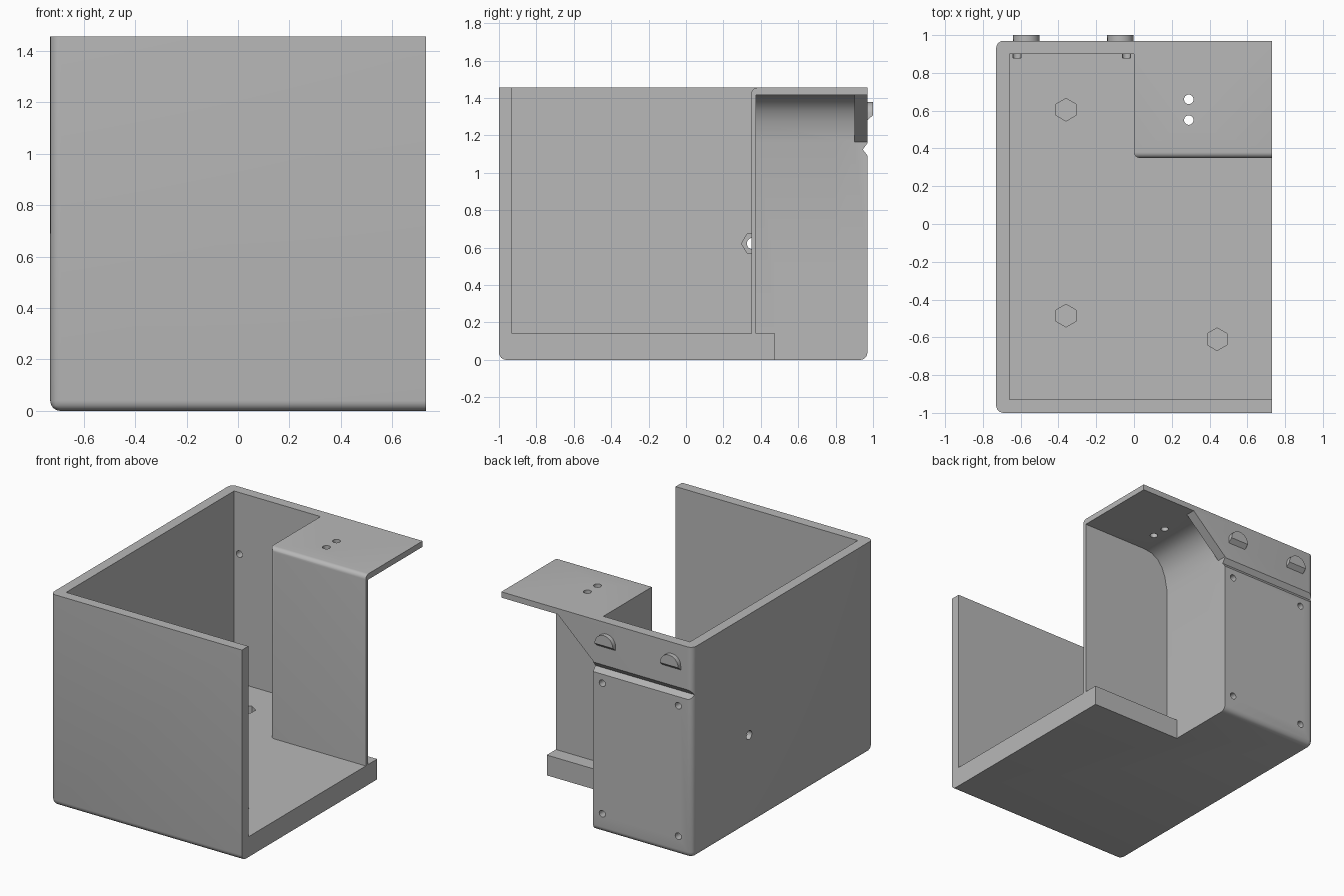
import bpy, bmesh, math
from mathutils import Vector

cube = bpy.data.objects.get("Cube")
if cube:
    bpy.data.objects.remove(cube, do_unlink=True)

grey = bpy.data.materials.new("plain grey")
grey.use_nodes = True
grey.diffuse_color = (0.48, 0.48, 0.48, 1)
grey.node_tree.nodes["Principled BSDF"].inputs["Base Color"].default_value = (0.48, 0.48, 0.48, 1)


def add_object(name, bm):
    bmesh.ops.recalc_face_normals(bm, faces=bm.faces)
    mesh = bpy.data.meshes.new(name)
    bm.to_mesh(mesh)
    bm.free()
    mesh.materials.append(grey)
    ob = bpy.data.objects.new(name, mesh)
    bpy.context.scene.collection.objects.link(ob)
    return ob


def prism(axis, points, lo, hi):
    """Extrude a 2D outline along an axis from lo to hi."""
    place = {"X": lambda a, b, t: (t, a, b),
             "Y": lambda a, b, t: (a, t, b),
             "Z": lambda a, b, t: (a, b, t)}[axis]
    bm = bmesh.new()
    ends = [[bm.verts.new(place(a, b, t)) for a, b in points] for t in (lo, hi)]
    bm.faces.new(ends[0])
    bm.faces.new(ends[1])
    n = len(points)
    for i in range(n):
        j = (i + 1) % n
        bm.faces.new((ends[0][i], ends[0][j], ends[1][j], ends[1][i]))
    return bm


def arc(cx, cy, r, start, end, steps):
    angles = [math.radians(start + (end - start) * i / steps) for i in range(steps + 1)]
    return [(cx + r * math.cos(a), cy + r * math.sin(a)) for a in angles]


def circle(cx, cy, r, sides=24, turn=0):
    return arc(cx, cy, r, turn, turn + 360, sides)[:-1]


def cut(target, axis, points, lo, hi):
    cutter = add_object("cutter", prism(axis, points, lo, hi))
    cutter.hide_render = True
    mod = target.modifiers.new("cut", "BOOLEAN")
    mod.operation = "DIFFERENCE"
    mod.solver = "EXACT"
    mod.object = cutter
    bpy.context.view_layer.update()
    bpy.context.view_layer.objects.active = target
    bpy.ops.object.modifier_apply(modifier=mod.name)
    bpy.data.objects.remove(cutter, do_unlink=True)


def smooth(ob):
    bpy.ops.object.select_all(action="DESELECT")
    ob.select_set(True)
    bpy.context.view_layer.objects.active = ob
    bpy.ops.object.shade_smooth_by_angle(angle=math.radians(30))


# Outer block, rounded everywhere except the top rim and the open side
W, BACK, TOP, FLOOR = 0.73, 0.97, 1.455, 0.14
bm = prism("Z", [(-W, -1), (W, -1), (W, BACK), (-W, BACK)], 0, TOP)
rounded = []
for e in bm.edges:
    mid = (e.verts[0].co + e.verts[1].co) / 2
    if mid.x < W - 0.01 and (mid.z < 0.01 or (mid.x < -W + 0.01 and mid.z < TOP - 0.01)):
        rounded.append(e)
bmesh.ops.bevel(bm, geom=rounded, offset=0.04, segments=6, profile=0.5, affect="EDGES")
case = add_object("open_case", bm)

# Main cavity, stepping around the rear pocket
corner = arc(0.03, 0.38, 0.03, 270, 180, 6)
cut(case, "Z", [(-0.66, -0.93), (1, -0.93), (1, 0.35)] + corner + [(0, 0.9), (-0.66, 0.9)], FLOOR, 2)

# Pocket under the shelf, with a curved top corner and a slanted rear gusset
PX, UNDER = 0.03, 1.415
curve = [(PX, 1.165), (0.05, 1.27), (0.075, 1.33), (0.11, 1.375), (0.16, 1.405), (0.22, UNDER)]
cut(case, "Y", [(PX, FLOOR)] + curve + [(1, UNDER), (1, FLOOR)], 0.375, 0.9)
cut(case, "Y", [(PX, -1), (PX, 0.5), (1, 0.5), (1, -1)], 0.475, 1.5)
cut(case, "Y", [(PX, FLOOR), (PX, 1.165), (0.30, UNDER), (1, UNDER), (1, FLOOR)], 0.8, 1.5)

# Rounded front edge of the shelf
cut(case, "X", [(0.33, 1.5), (0.33, 1.425)] + arc(0.38, 1.425, 0.03, 180, 90, 6) + [(0.38, 1.5)], -0.1, 1)

# Groove across the back
cut(case, "X", [(0.98, 1.08), (0.945, 1.125), (0.98, 1.172)], -1, 0.2)

# Screw holes in the back panel and in the shelf
for x in (-0.62, -0.04):
    for z in (0.13, 1.03):
        cut(case, "Y", circle(x, z, 0.023), 0.88, 1.1)
for y in (0.55, 0.66):
    cut(case, "Z", circle(0.29, y, 0.025), 1.3, 1.6)

# Side wall hole with hexagonal nut recess
cut(case, "X", circle(0.355, 0.622, 0.03), -1, -0.6)
cut(case, "X", circle(0.355, 0.622, 0.058, 6), -0.695, -0.6)

# Hexagonal nut recesses in the floor
for x, y in ((-0.36, 0.605), (-0.36, -0.485), (0.44, -0.61)):
    cut(case, "Z", circle(x, y, 0.06, 6, 30), 0.08, 0.3)
smooth(case)

# Half-round hooks on the back, with sloped undersides
for side, x in (("right", -0.57), ("left", -0.072)):
    bm = prism("Y", arc(x, 1.308, 0.07, 0, 180, 16), 0.965, 1.0)
    for v in bm.verts:
        if v.co.y < 0.98 and v.co.z < 1.309:
            v.co += Vector((0, 0, -0.03))
    smooth(add_object("back_hook_" + side, bm))
